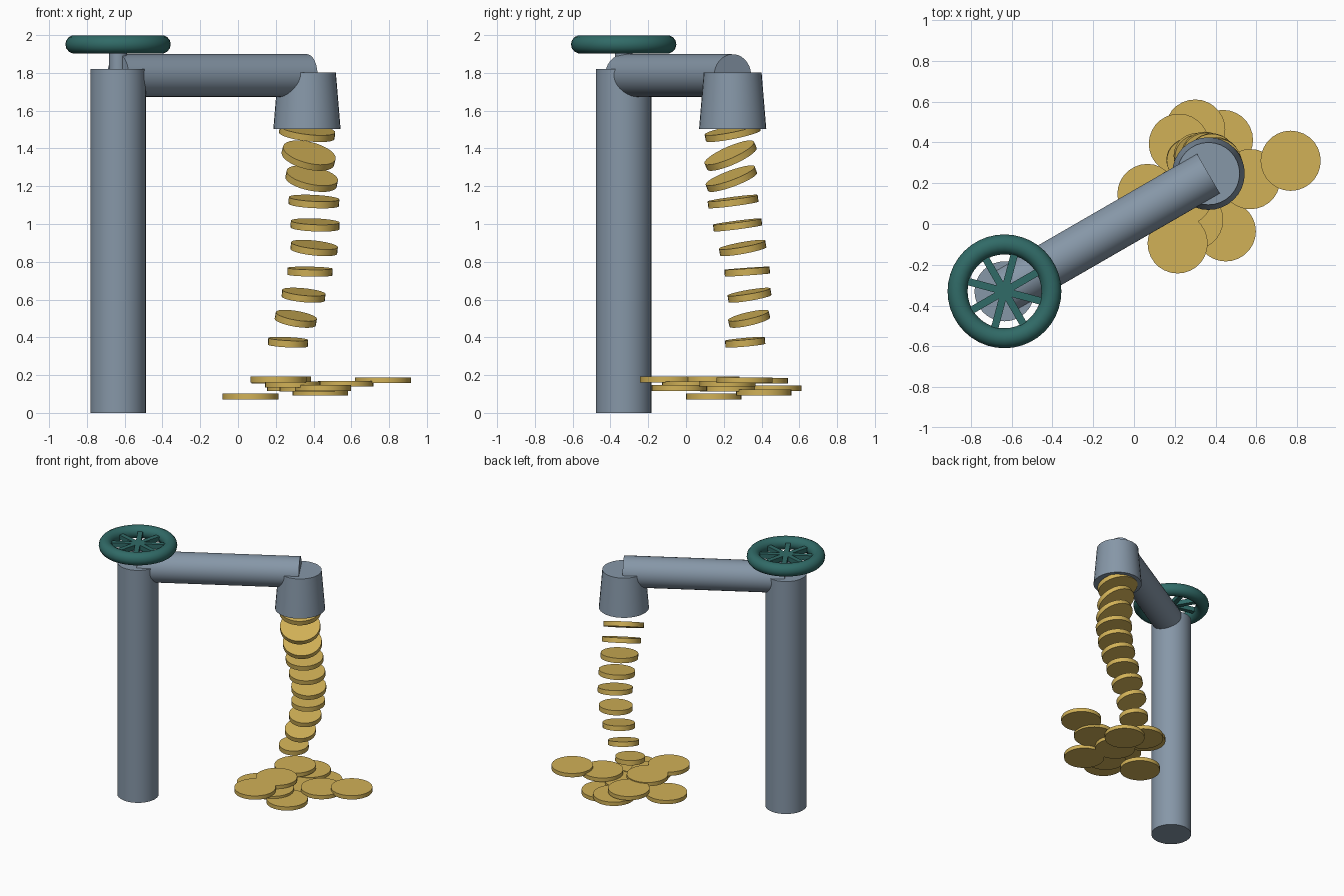
import bpy, math
from mathutils import Vector

if "Cube" in bpy.data.objects:
    bpy.data.objects.remove(bpy.data.objects["Cube"])

def material(name, rgb):
    m = bpy.data.materials.new(name)
    m.diffuse_color = (*rgb, 1)
    m.use_nodes = True
    m.node_tree.nodes["Principled BSDF"].inputs["Base Color"].default_value = m.diffuse_color
    return m

gold = material("gold", (0.64, 0.44, 0.095))
teal = material("teal", (0.03, 0.145, 0.135))
steel = material("steel", (0.24, 0.31, 0.39))

def finish(name, mat):
    ob = bpy.context.object
    ob.name = name
    bpy.ops.object.shade_smooth_by_angle(angle=math.radians(35))
    ob.data.materials.append(mat)
    return ob

def disc(name, loc, r, depth, axis=(0, 0, 1), mat=steel, sides=32, r_top=None):
    """Cylinder or frustum centred at loc with its length along axis."""
    rot = Vector((0, 0, 1)).rotation_difference(Vector(axis)).to_euler()
    bpy.ops.mesh.primitive_cone_add(vertices=sides, radius1=r, radius2=r if r_top is None else r_top,
                                    depth=depth, location=loc, rotation=rot)
    return finish(name, mat)

PX, PY = -0.635, -0.33      # post centre
NX, NY = 0.365, 0.247       # nozzle centre

# Post, horizontal arm and tapered spout
disc("post", (PX, PY, 0.91), 0.147, 1.82)
a, b = Vector((PX, PY, 1.786)), Vector((NX, NY, 1.786))
disc("arm", (a + b) / 2, 0.113, (b - a).length, b - a)
disc("spout", (NX, NY, 1.653), 0.178, 0.299, r_top=0.153)

# Valve wheel: stem, rim and spokes
disc("valve_stem", (PX, PY, 1.875), 0.047, 0.15)
bpy.ops.mesh.primitive_torus_add(major_segments=40, minor_segments=14, major_radius=0.230,
                                 minor_radius=0.049, location=(PX, PY, 1.951))
finish("valve_rim", teal)
for i in range(4):
    bpy.ops.mesh.primitive_cube_add(size=1, location=(PX, PY, 1.951),
                                    rotation=(0, 0, math.radians(30 + 45 * i)))
    bpy.context.object.scale = (0.44, 0.036, 0.036)
    finish("valve_spoke", teal)

# Stream of falling coins: x, y, z, slope along x, slope along y
stream = [
    (0.366, 0.247, 1.485, -0.12, 0.20), (0.374, 0.236, 1.362, -0.25, 0.44),
    (0.390, 0.240, 1.240, -0.20, 0.37), (0.402, 0.249, 1.119, -0.05, 0.13),
    (0.408, 0.273, 0.995, -0.04, 0.13), (0.403, 0.300, 0.873, -0.11, 0.18),
    (0.381, 0.324, 0.748, -0.02, 0.07), (0.347, 0.336, 0.623, -0.10, 0.17),
    (0.306, 0.334, 0.498, -0.17, 0.23), (0.265, 0.313, 0.374, -0.05, 0.09),
]
for i, (x, y, z, sx, sy) in enumerate(stream):
    disc("falling_coin", (x, y, z), 0.148 - 0.0047 * i, 0.036, (-sx, -sy, 1), gold, 28)

# Loose pile of flat coins
pile = [
    (0.768, 0.31, 0.172), (0.30, 0.463, 0.131), (0.436, 0.412, 0.108), (0.22, 0.393, 0.170),
    (0.066, 0.147, 0.087), (0.57, 0.22, 0.155), (0.45, -0.036, 0.132), (0.214, -0.095, 0.177),
    (0.29, 0.02, 0.150), (0.238, 0.137, 0.177), (0.367, 0.222, 0.127),
]
for p in pile:
    disc("pile_coin", p, 0.1475, 0.030, mat=gold, sides=28)
